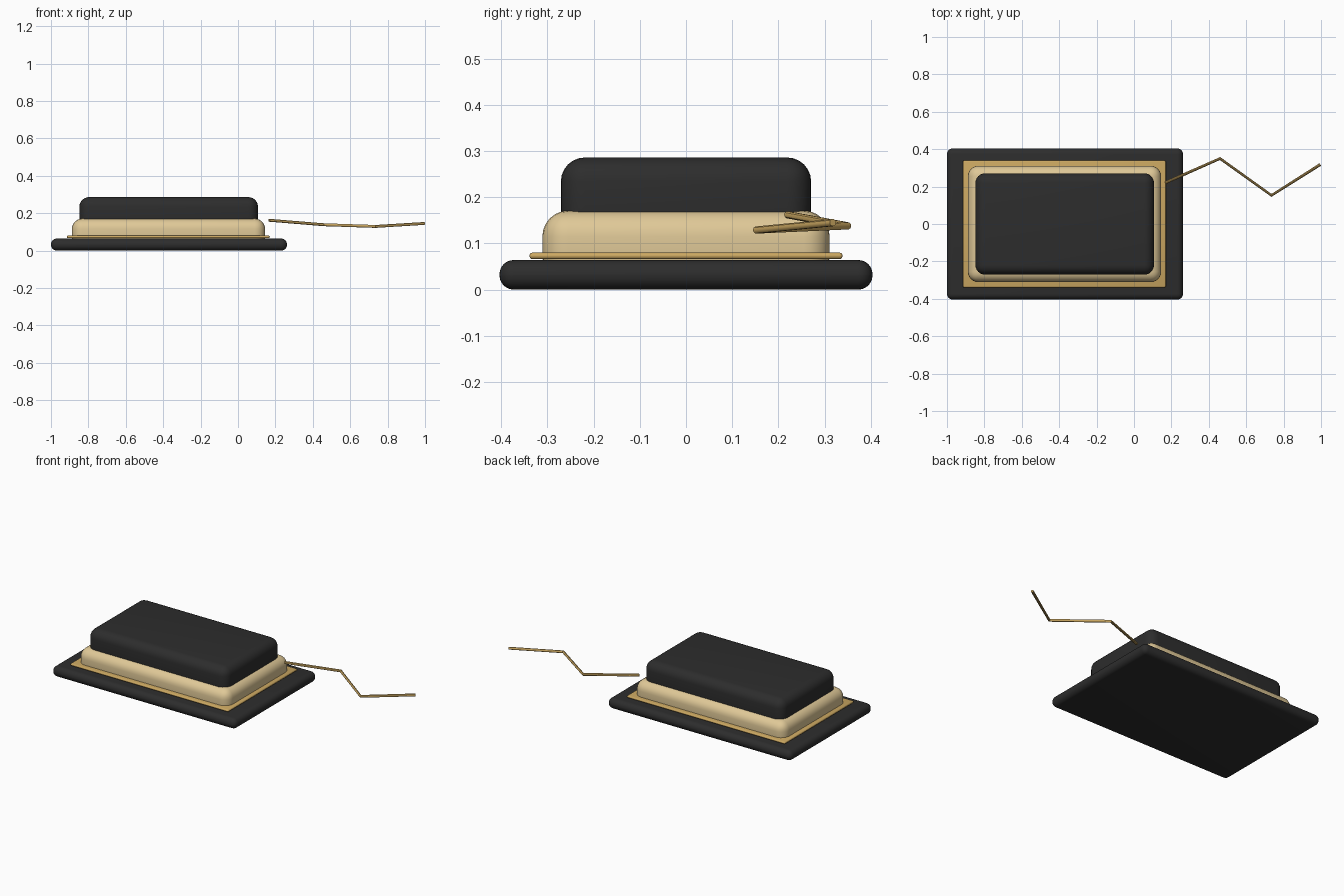
import bpy
import math

cube = bpy.data.objects.get("Cube")
if cube:
    bpy.data.objects.remove(cube, do_unlink=True)


def material(name, rgb):
    mat = bpy.data.materials.new(name)
    mat.use_nodes = True
    mat.diffuse_color = (*rgb, 1)
    mat.node_tree.nodes["Principled BSDF"].inputs["Base Color"].default_value = (*rgb, 1)
    return mat


black = material("soft black", (0.026, 0.026, 0.026))
cream = material("cream", (0.74, 0.58, 0.31))
gold = material("gold", (0.60, 0.39, 0.12))


def finish(obj, mat):
    bpy.ops.object.select_all(action="DESELECT")
    obj.select_set(True)
    bpy.context.view_layer.objects.active = obj
    obj.data.materials.clear()
    obj.data.materials.append(mat)
    bpy.ops.object.shade_smooth_by_angle(angle=math.radians(35))


def rounded_box(name, x0, x1, half_y, z0, z1, radius, mat, segments=6):
    bpy.ops.mesh.primitive_cube_add(size=1, location=((x0 + x1) / 2, 0, (z0 + z1) / 2))
    obj = bpy.context.object
    obj.name = name
    obj.scale = (x1 - x0, half_y * 2, z1 - z0)
    bpy.ops.object.transform_apply(location=False, rotation=False, scale=True)
    bevel = obj.modifiers.new("rounding", "BEVEL")
    bevel.width = radius
    bevel.segments = segments
    bpy.ops.object.modifier_apply(modifier=bevel.name)
    finish(obj, mat)


# Stacked slabs; each one sinks into the slab below it
rounded_box("base_tray", -1, 0.262, 0.404, 0, 0.064, 0.031, black)
rounded_box("trim_plate", -0.915, 0.17, 0.339, 0.066, 0.08, 0.0065, gold, 3)
rounded_box("body", -0.888, 0.145, 0.311, 0.015, 0.171, 0.056, cream)
rounded_box("lid", -0.848, 0.107, 0.271, 0.105, 0.286, 0.052, black)

# Zigzag cord trailing off to the left side
curve = bpy.data.curves.new("cord", "CURVE")
curve.dimensions = "3D"
curve.bevel_depth = 0.008
curve.bevel_resolution = 3
curve.use_fill_caps = True
points = [(0.166, 0.22, 0.162), (0.46, 0.35, 0.138), (0.735, 0.153, 0.129), (0.996, 0.318, 0.145)]
spline = curve.splines.new("POLY")
spline.points.add(len(points) - 1)
for point, co in zip(spline.points, points):
    point.co = (*co, 1)
cord = bpy.data.objects.new("cord", curve)
bpy.context.collection.objects.link(cord)
bpy.ops.object.select_all(action="DESELECT")
cord.select_set(True)
bpy.context.view_layer.objects.active = cord
bpy.ops.object.convert(target="MESH")
finish(bpy.context.object, gold)
